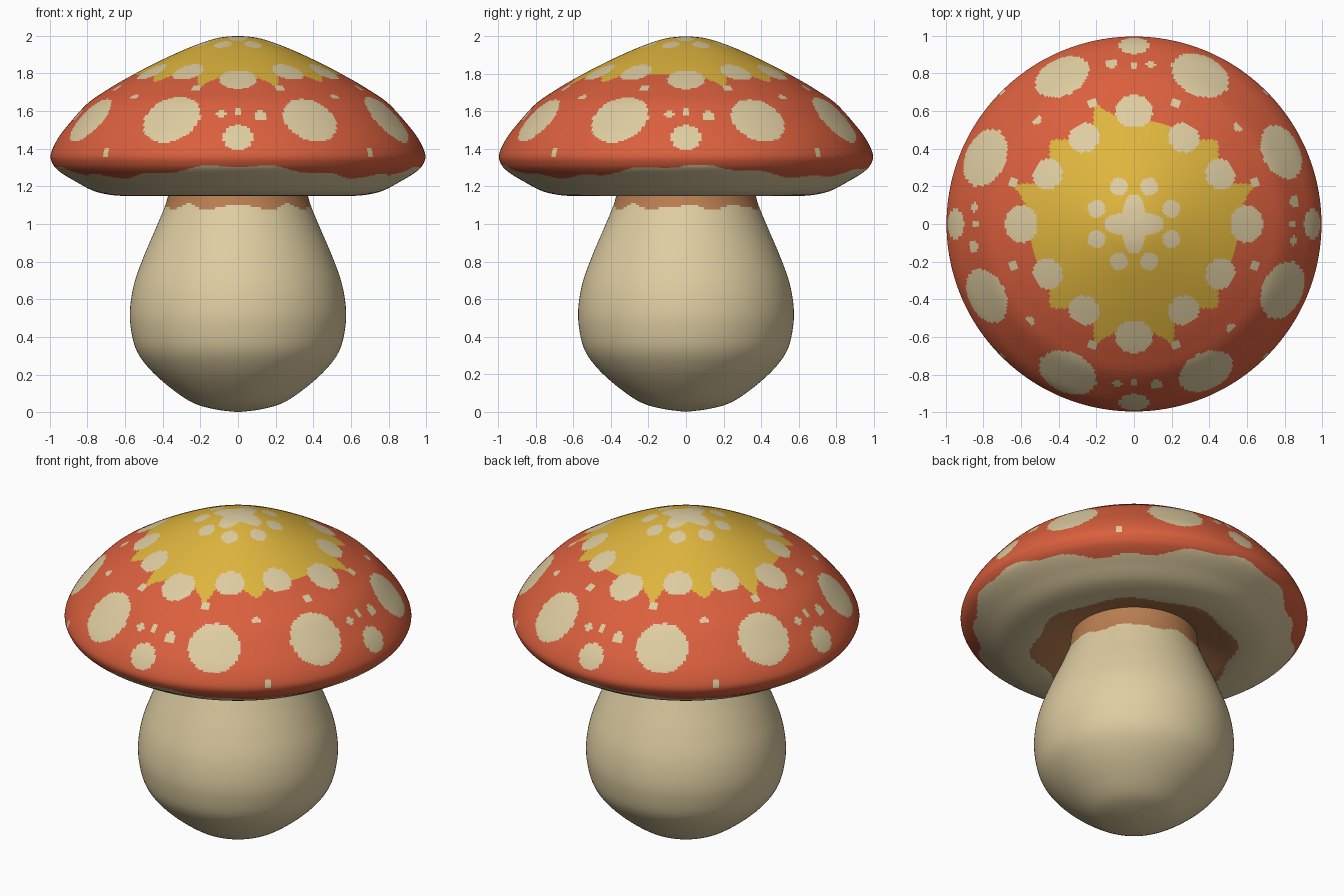
import bpy, bmesh
from math import sin, cos, atan2, hypot, pi, radians, degrees
from mathutils import Vector

if "Cube" in bpy.data.objects:
    bpy.data.objects.remove(bpy.data.objects["Cube"])


def material(name, srgb):
    color = [(c / 255) ** 2.2 for c in srgb] + [1]
    m = bpy.data.materials.new(name)
    m.use_nodes = True
    m.diffuse_color = color
    bsdf = m.node_tree.nodes["Principled BSDF"]
    bsdf.inputs["Base Color"].default_value = color
    bsdf.inputs["Roughness"].default_value = 0.8
    return m


CREAM, RED, YELLOW, BROWN = range(4)
materials = [material("cream", (222, 204, 160)), material("red", (218, 96, 64)),
             material("yellow", (222, 180, 64)), material("brown", (184, 125, 82))]


def smooth_profile(points, steps):
    """Catmull-Rom curve through (radius, height) points."""
    p = [Vector(q) for q in points]
    p = [p[0]] + p + [p[-1]]
    out = []
    for a, b, c, d in zip(p, p[1:], p[2:], p[3:]):
        for i in range(steps):
            t = i / steps
            out.append(b + 0.5 * t * ((c - a) + t * ((2 * a - 5 * b + 4 * c - d)
                                                     + t * (3 * (b - c) + d - a))))
    return out + [p[-1]]


def lathe(name, points, steps, segments, color_rule):
    bm = bmesh.new()
    rings = []
    for r, z in smooth_profile(points, steps):
        angles = [2 * pi * i / segments for i in range(segments)]
        rings.append([bm.verts.new((r * cos(a), r * sin(a), z)) for a in angles])
    for low, high in zip(rings, rings[1:]):
        for i in range(segments):
            j = (i + 1) % segments
            bm.faces.new((low[i], low[j], high[j], high[i]))
    bmesh.ops.remove_doubles(bm, verts=bm.verts, dist=1e-5)
    bmesh.ops.recalc_face_normals(bm, faces=bm.faces)
    for f in bm.faces:
        f.smooth = True
        f.material_index = color_rule(f.calc_center_median())
    mesh = bpy.data.meshes.new(name)
    bm.to_mesh(mesh)
    bm.free()
    for m in materials:
        mesh.materials.append(m)
    obj = bpy.data.objects.new(name, mesh)
    bpy.context.collection.objects.link(obj)
    return obj


# Spots of one quarter: angle from the front, ring radius, height, spot radius
quarter_spots = [
    (26, .88, 1.56, .15), (-24, .87, 1.56, .16), (0, .955, 1.465, .08),
    (45, .99, 1.38, .026), (0, .84, 1.6, .022), (-6, .85, 1.59, .024), (8, .85, 1.57, .036),
    (0, .6, 1.77, .1), (30, .53, 1.81, .085), (-30, .53, 1.81, .085),
    (22, .215, 1.955, .048), (-22, .215, 1.955, .048),
    (19, .68, 1.725, .027), (-19, .68, 1.725, .027), (43, .755, 1.675, .022)]
spots = []
for quarter in range(4):
    for angle, r, z, size in quarter_spots:
        a = radians(angle + 90 * quarter - 90)
        spots.append((Vector((r * cos(a), r * sin(a), z)), size))

# Ragged edge of the yellow patch, by angle from the nearest axis
patch_edge = [(0, .58), (10, .58), (18, .67), (24, .53), (32, .5), (39, .58), (45, .63)]


def patch_radius(angle):
    fold = abs((angle + 45) % 90 - 45)
    for (a, ra), (b, rb) in zip(patch_edge, patch_edge[1:]):
        if a <= fold <= b:
            r = ra + (rb - ra) * (fold - a) / (b - a)
    bare = any(abs((angle - c + 180) % 360 - 180) < 10 for c in (72, -18, 198))
    return min(r, .55) if bare else r


def cap_color(c):
    r, a = hypot(c.x, c.y), atan2(c.y, c.x)
    if c.z < 1.28 + .03 * cos(4 * a) + .008 * sin(17 * a):
        return BROWN if r < .58 + .02 * cos(8 * a) else CREAM
    if r < .125 + .035 * cos(4 * a):
        return CREAM
    if any((c - p).length < size for p, size in spots):
        return CREAM
    return YELLOW if r < patch_radius(degrees(a)) else RED


def stem_color(c):
    a = atan2(c.y, c.x)
    return BROWN if c.z > 1.09 + .012 * cos(8 * a) + .006 * sin(13 * a) else CREAM


# Cap: dome, rolled rim and hollow underside
lathe("cap", [(0, 2), (.1, 1.99), (.2, 1.96), (.3, 1.92), (.45, 1.85), (.6, 1.77),
              (.7, 1.71), (.8, 1.64), (.9, 1.53), (.96, 1.45), (.995, 1.37), (.985, 1.32),
              (.95, 1.28), (.87, 1.23), (.75, 1.17), (.6, 1.15), (.48, 1.18), (.34, 1.23)],
      9, 360, cap_color)

# Stem: bulbous base narrowing into the cap
lathe("stem", [(0, 0), (.12, .015), (.24, .05), (.36, .13), (.47, .23), (.54, .33),
               (.57, .45), (.573, .56), (.55, .69), (.5, .83), (.44, .97), (.39, 1.09),
               (.37, 1.16), (.36, 1.24)],
      8, 180, stem_color)
